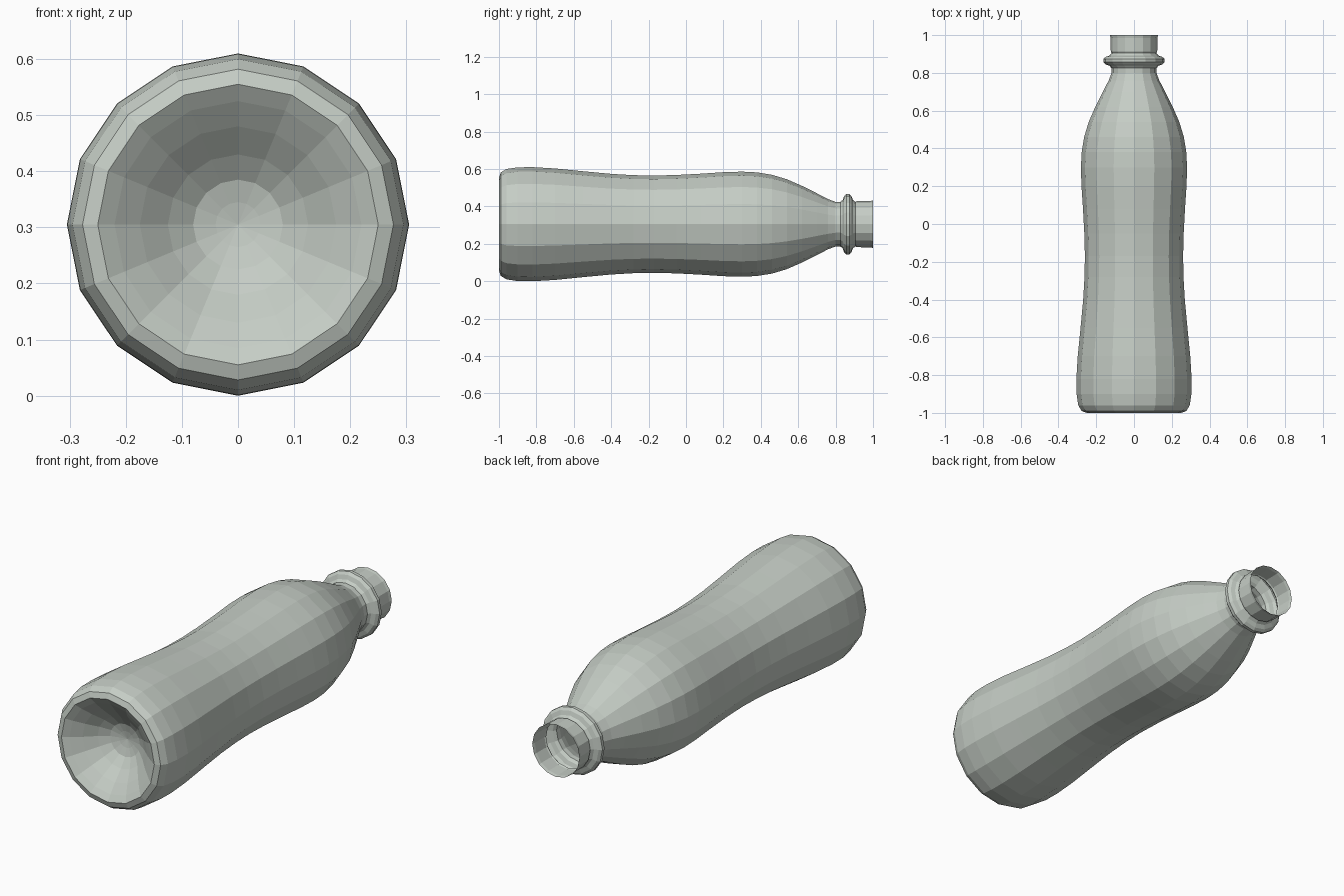
import bpy
import bmesh
from math import sin, cos, tau

cube = bpy.data.objects.get("Cube")
if cube:
    bpy.data.objects.remove(cube, do_unlink=True)

SIDES = 16
AXIS_Z = 0.305

glass = bpy.data.materials.new("pale_grey_green")
glass.use_nodes = True
colour = (0.56, 0.61, 0.56, 1)
glass.diffuse_color = colour
glass.node_tree.nodes["Principled BSDF"].inputs["Base Color"].default_value = colour


def lathe(name, profile):
    """Turn (y, radius) points about the lengthwise axis; radius 0 closes to a tip."""
    bm = bmesh.new()
    rings = []
    for y, r in profile:
        count = SIDES if r else 1
        rings.append([bm.verts.new((r * sin(tau * i / SIDES), y, AXIS_Z + r * cos(tau * i / SIDES)))
                      for i in range(count)])
    for a, b in zip(rings, rings[1:]):
        for i in range(SIDES):
            j = (i + 1) % SIDES
            if len(a) == 1:
                bm.faces.new((a[0], b[j], b[i]))
            else:
                bm.faces.new((a[i], a[j], b[j], b[i]))
    mesh = bpy.data.meshes.new(name)
    bm.to_mesh(mesh)
    bm.free()
    mesh.materials.append(glass)
    obj = bpy.data.objects.new(name, mesh)
    bpy.context.collection.objects.link(obj)
    return obj


# Hollow underside, from the dome tip out to the standing rim
lathe("base_dome", [(-0.85, 0), (-0.857, 0.04), (-0.868, 0.08), (-0.9, 0.125),
                    (-0.945, 0.175), (-0.98, 0.22), (-1, 0.25)])

# Waisted body from the rim up to the shoulder
lathe("body", [(-1, 0.25), (-0.99, 0.277), (-0.96, 0.295), (-0.9, 0.304), (-0.82, 0.305),
               (-0.7, 0.298), (-0.55, 0.283), (-0.4, 0.269), (-0.28, 0.262), (-0.17, 0.26),
               (-0.05, 0.263), (0.08, 0.27), (0.2, 0.278), (0.3, 0.281), (0.38, 0.277),
               (0.46, 0.264), (0.54, 0.24), (0.62, 0.205), (0.7, 0.165), (0.76, 0.134),
               (0.8, 0.119)])

# Rounded carrying ring below the mouth
lathe("neck_collar", [(0.8, 0.119), (0.825, 0.119), (0.838, 0.13), (0.845, 0.15),
                      (0.857, 0.162), (0.873, 0.162), (0.885, 0.15), (0.892, 0.13),
                      (0.905, 0.119)])

# Open, thin-walled mouth
lathe("mouth", [(0.905, 0.119), (0.912, 0.123), (0.985, 0.124), (1, 0.127)])
